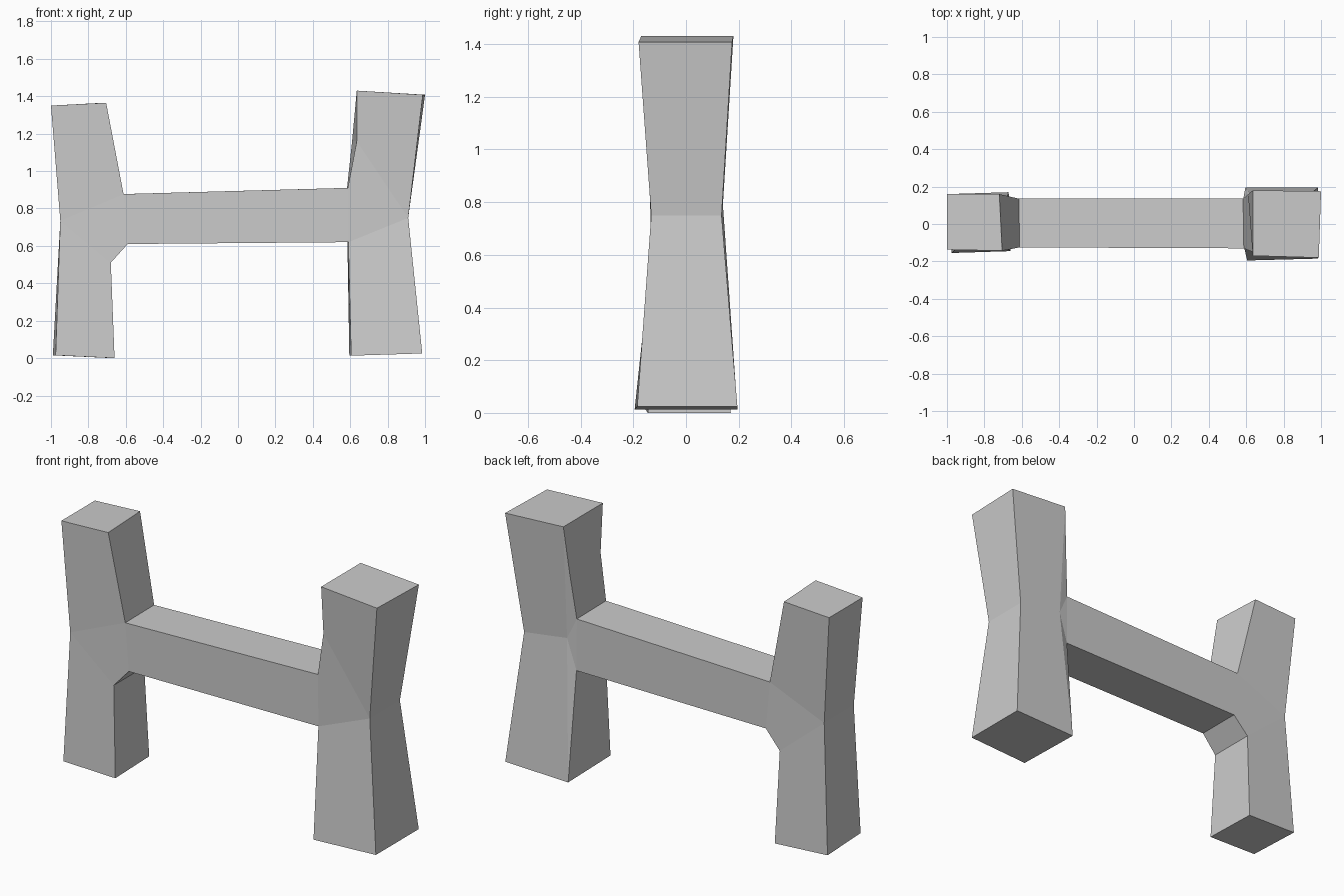
import bpy, bmesh

# H-shaped outline, counter-clockwise seen from the front:
# (x at front, x at back, z, front y, back y)
outline = [
    (-0.975, -0.99, 0.015, -0.155, 0.16),   # 0 left foot, outer
    (-0.66, -0.67, 0.0, -0.145, 0.17),      # 1 left foot, inner
    (-0.68, -0.68, 0.51, -0.13, 0.14),      # 2 left knee
    (-0.59, -0.59, 0.61, -0.125, 0.135),    # 3 bar underside, left
    (0.59, 0.585, 0.62, -0.13, 0.135),      # 4 bar underside, right
    (0.605, 0.595, 0.013, -0.195, 0.195),   # 5 right foot, inner
    (0.985, 0.985, 0.025, -0.185, 0.195),   # 6 right foot, outer
    (0.91, 0.91, 0.75, -0.132, 0.135),      # 7 right waist
    (0.988, 1.0, 1.408, -0.18, 0.175),      # 8 right top, outer
    (0.635, 0.635, 1.43, -0.17, 0.18),      # 9 right top, inner
    (0.635, 0.61, 1.16, -0.15, 0.158),      # 10 right upper knee
    (0.587, 0.583, 0.91, -0.13, 0.135),     # 11 bar top, right
    (-0.612, -0.615, 0.877, -0.125, 0.135), # 12 bar top, left
    (-0.705, -0.72, 1.365, -0.143, 0.16),   # 13 left top, inner
    (-1.0, -1.0, 1.35, -0.137, 0.16),       # 14 left top, outer
    (-0.95, -0.95, 0.735, -0.13, 0.132),    # 15 left waist
]

bm = bmesh.new()
front = [bm.verts.new((xf, yf, z)) for xf, xb, z, yf, yb in outline]
back = [bm.verts.new((xb, yb, z)) for xf, xb, z, yf, yb in outline]
back.append(bm.verts.new((0.64, 0.14, 0.79)))   # 16 waist point, back of right post

# Front and back: left post and bar are shared, right post differs
shared = [(0, 1, 2, 15), (2, 3, 12, 15), (15, 12, 13, 14), (3, 4, 11, 12)]
front_right = [(4, 5, 6, 7), (4, 7, 10, 11), (7, 8, 9, 10)]
back_right = [(5, 6, 7, 16), (4, 5, 16), (4, 16, 11),
              (16, 7, 8), (16, 8, 9), (16, 9, 10), (16, 10, 11)]
for verts, faces in ((front, shared + front_right), (back, shared + back_right)):
    for f in faces:
        bm.faces.new([verts[i] for i in f])

# Edge band all around the outline
n = len(outline)
for i in range(n):
    j = (i + 1) % n
    bm.faces.new((front[i], back[i], back[j], front[j]))

bmesh.ops.recalc_face_normals(bm, faces=bm.faces)
mesh = bpy.data.meshes.new("posts_and_crossbar")
bm.to_mesh(mesh)
bm.free()
bpy.context.collection.objects.link(bpy.data.objects.new("posts_and_crossbar", mesh))
